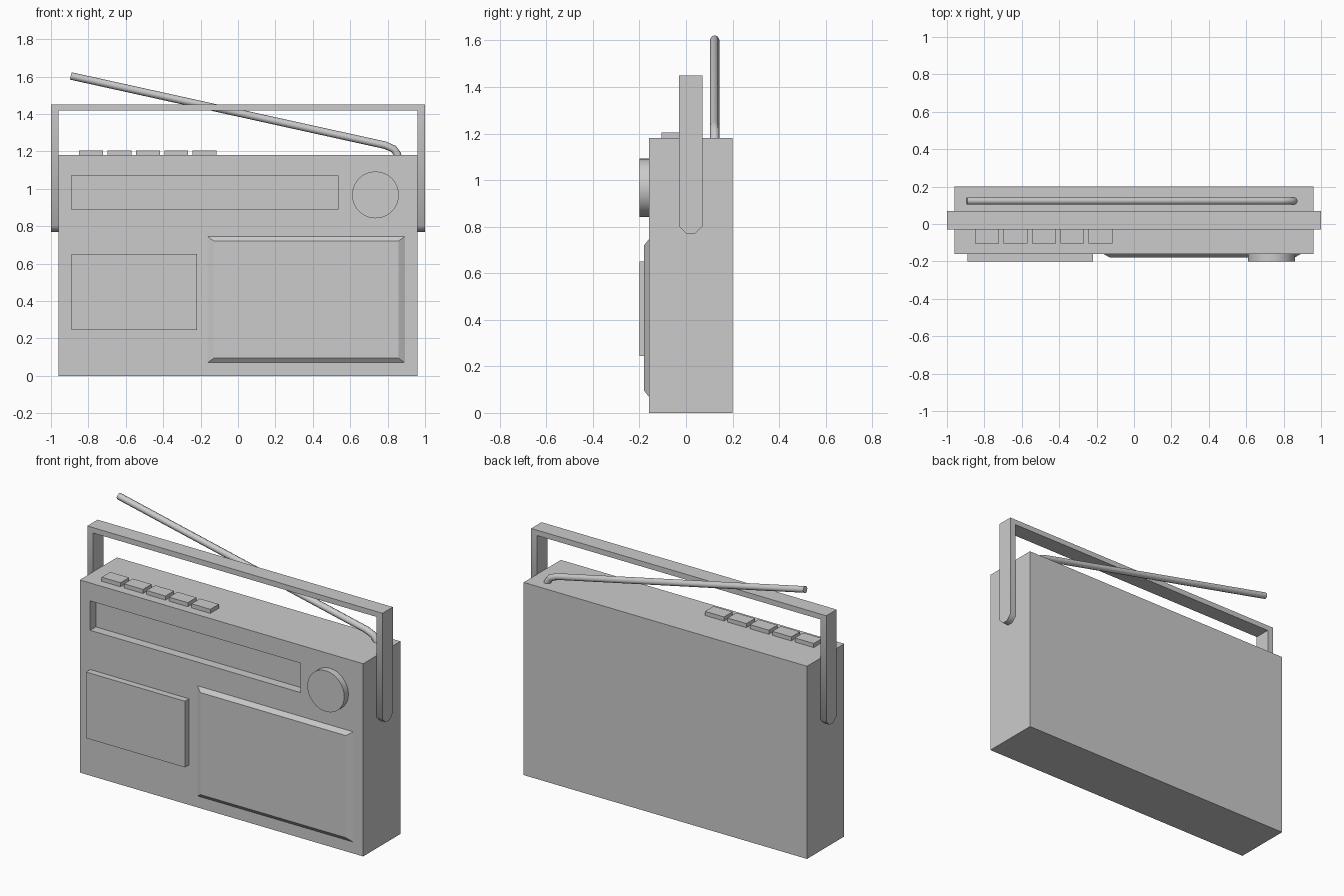
import bpy, bmesh, math

if "Cube" in bpy.data.objects:
    bpy.data.objects.remove(bpy.data.objects["Cube"])


def new_object(name, bm):
    bmesh.ops.recalc_face_normals(bm, faces=bm.faces[:])
    mesh = bpy.data.meshes.new(name)
    bm.to_mesh(mesh)
    bm.free()
    obj = bpy.data.objects.new(name, mesh)
    bpy.context.collection.objects.link(obj)
    return obj


def box(name, x, y, z):
    """Box from (min, max) pairs."""
    bm = bmesh.new()
    bmesh.ops.create_cube(bm, size=1)
    for v in bm.verts:
        v.co = [r[0] if c < 0 else r[1] for c, r in zip(v.co, (x, y, z))]
    return new_object(name, bm)


def cut(obj, cutter):
    """Subtract the cutter, apply and remove it."""
    cutter.hide_render = True
    mod = obj.modifiers.new("cut", 'BOOLEAN')
    mod.operation = 'DIFFERENCE'
    mod.solver = 'EXACT'
    mod.object = cutter
    bpy.context.view_layer.objects.active = obj
    bpy.ops.object.modifier_apply(modifier=mod.name)
    bpy.data.objects.remove(cutter)


def smooth(obj, degrees):
    bpy.ops.object.select_all(action='DESELECT')
    obj.select_set(True)
    bpy.context.view_layer.objects.active = obj
    bpy.ops.object.shade_smooth_by_angle(angle=math.radians(degrees))


FRONT, TOP = -0.16, 1.18

# Case with recessed tuning window
case = box("case", (-0.96, 0.96), (FRONT, 0.2), (0, TOP))
cut(case, box("window_cutter", (-0.89, 0.535), (-0.3, FRONT + 0.055), (0.89, 1.07)))

# Cassette door
box("cassette_door", (-0.89, -0.22), (-0.2, FRONT), (0.245, 0.65))

# Speaker panel with sloped rim
panel = box("speaker_panel", (-0.163, 0.892), (-0.18, FRONT), (0.07, 0.745))
cx, cz = 0.3645, 0.4085
for v in panel.data.vertices:
    if v.co.y < -0.17:
        v.co.x += 0.035 if v.co.x < cx else -0.035
        v.co.z += 0.025 if v.co.z < cz else -0.025

# Tuning knob
bm = bmesh.new()
bmesh.ops.create_cone(bm, cap_ends=True, segments=48, radius1=0.125, radius2=0.125, depth=0.04)
for v in bm.verts:
    x, y, z = v.co
    v.co = (0.735 + x, -0.18 + z, 0.967 + y)
smooth(new_object("tuning_knob", bm), 40)

# Row of push buttons
for i in range(5):
    x = -0.85 + i * 0.152
    box(f"push_button_{i + 1}", (x, x + 0.128), (-0.105, -0.022), (TOP, 1.205))

# Carrying handle: leg profile extruded across, middle cut away
profile = [(-0.03, 1.45), (-0.03, 0.802), (0.002, 0.77), (0.038, 0.77), (0.07, 0.802), (0.07, 1.45)]
bm = bmesh.new()
face = bm.faces.new([bm.verts.new((-1, y, z)) for y, z in profile])
side = bmesh.ops.extrude_face_region(bm, geom=[face])["geom"]
bmesh.ops.translate(bm, vec=(2, 0, 0), verts=[g for g in side if isinstance(g, bmesh.types.BMVert)])
handle = new_object("carrying_handle", bm)
cut(handle, box("handle_cutter", (-0.96, 0.96), (-0.3, 0.3), (0.5, 1.417)))
smooth(handle, 50)

# Bent antenna rod swept along a path
path = [(0.862, 1.15), (0.852, 1.185), (0.832, 1.213), (0.785, 1.233), (-0.894, 1.603)]
curve = bpy.data.curves.new("antenna_path", 'CURVE')
curve.dimensions = '3D'
curve.bevel_depth = 0.02
curve.bevel_resolution = 2
curve.use_fill_caps = True
spline = curve.splines.new('POLY')
spline.points.add(len(path) - 1)
for p, (x, z) in zip(spline.points, path):
    p.co = (x, 0.123, z, 1)
rod = bpy.data.objects.new("antenna", curve)
bpy.context.collection.objects.link(rod)
bpy.ops.object.select_all(action='DESELECT')
rod.select_set(True)
bpy.context.view_layer.objects.active = rod
bpy.ops.object.convert(target='MESH')
smooth(bpy.context.view_layer.objects.active, 50)
